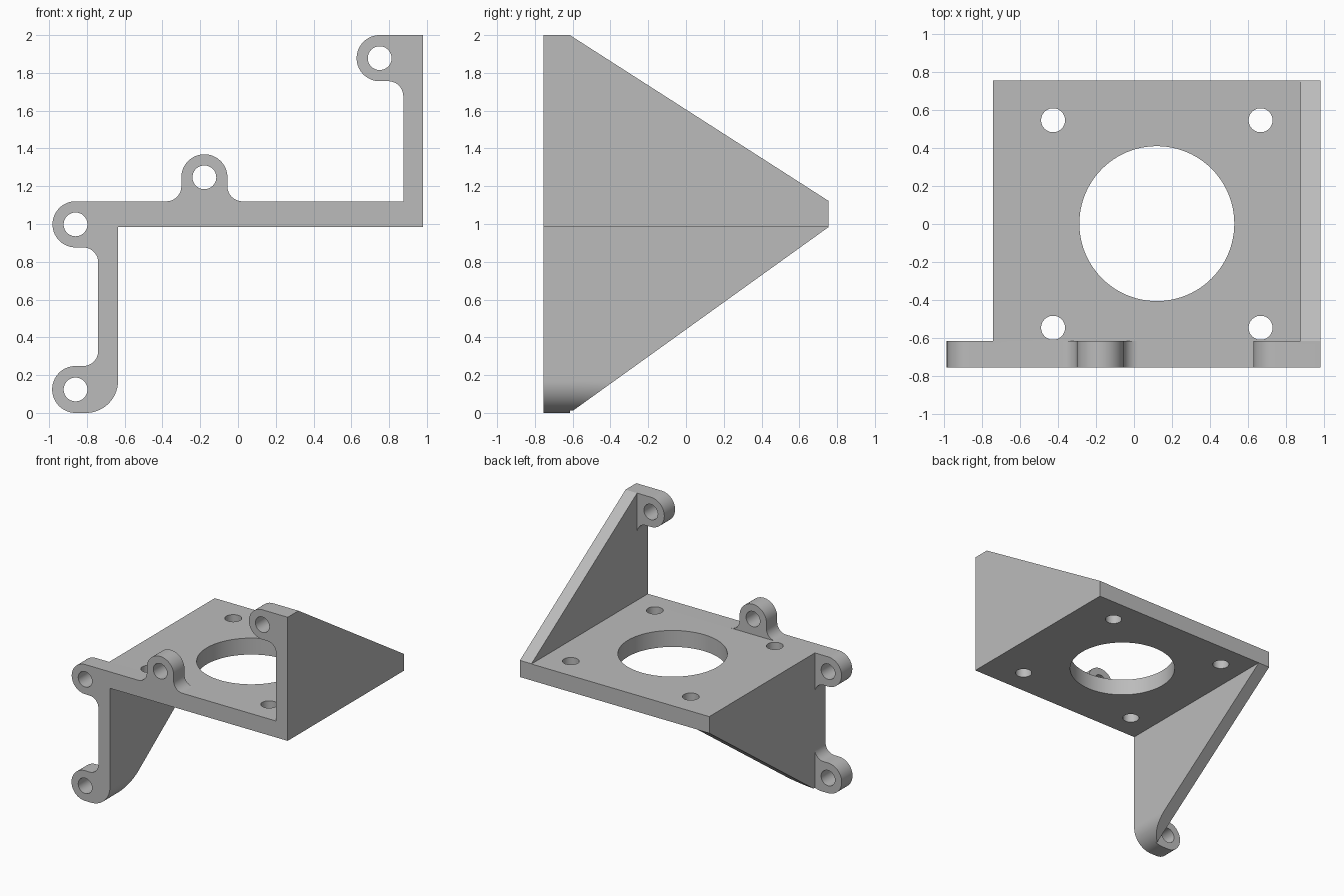
import bpy, bmesh
from math import radians, cos, sin
from mathutils import Matrix, Vector

if "Cube" in bpy.data.objects:
    bpy.data.objects.remove(bpy.data.objects["Cube"])

Y_FRONT, Y_LUG, Y_BACK = -0.755, -0.615, 0.755
HOLE_R = 0.063
WALL_L = -0.74                                   # outer face of left wall
FOOT_R = 0.17                                    # rounded foot of left wall
FOOT_X = WALL_L - FOOT_R * cos(radians(67.5))
WALL_R = FOOT_X + FOOT_R                         # inner face of left wall

grey = bpy.data.materials.new("plain grey")
grey.diffuse_color = (0.5, 0.5, 0.5, 1)
grey.use_nodes = True
grey.node_tree.nodes["Principled BSDF"].inputs["Base Color"].default_value = grey.diffuse_color


def arc(x, z, r, a0, a1):
    n = max(1, round(abs(a1 - a0) / 3.75))
    angles = [radians(a0 + (a1 - a0) * i / n) for i in range(n + 1)]
    return [(x + r * cos(a), z + r * sin(a)) for a in angles]


def prism(bm, outline, y0, y1):
    """Extrude an x-z outline from y0 to y1."""
    face = bm.faces.new([bm.verts.new((round(x, 5), y0, round(z, 5))) for x, z in outline])
    ext = bmesh.ops.extrude_face_region(bm, geom=[face], use_keep_orig=True)
    for v in ext["geom"]:
        if isinstance(v, bmesh.types.BMVert):
            v.co.y = y1


def finish(bm, name):
    bmesh.ops.recalc_face_normals(bm, faces=bm.faces[:])
    mesh = bpy.data.meshes.new(name)
    bm.to_mesh(mesh)
    bm.free()
    mesh.materials.append(grey)
    ob = bpy.data.objects.new(name, mesh)
    bpy.context.collection.objects.link(ob)
    return ob


def volume(ob):
    bm = bmesh.new()
    bm.from_mesh(ob.data)
    v = bm.calc_volume()
    bm.free()
    return v


def combine(ob, other, operation):
    mod = ob.modifiers.new("combine", "BOOLEAN")
    mod.operation, mod.solver, mod.object = operation, "EXACT", other
    bpy.context.view_layer.objects.active = ob
    bpy.ops.object.modifier_apply(modifier=mod.name)


# Front frame: stepped outline with four screw lugs
lugs = [(-0.86, 0.124), (-0.86, 0.998), (-0.178, 1.247), (0.75, 1.878)]
outline = (arc(FOOT_X, 0.17, FOOT_R, -90, 0)
           + [(WALL_R, 0.985), (0.98, 0.985), (0.98, 2.0)]
           + arc(0.75, 1.878, 0.122, 90, 270) + arc(0.795, 1.676, 0.08, 90, 0)
           + [(0.875, 1.12)]
           + arc(0.024, 1.2, 0.08, 270, 180) + arc(-0.178, 1.247, 0.122, 0, 180)
           + arc(-0.38, 1.2, 0.08, 0, -90)
           + arc(-0.86, 0.998, 0.122, 90, 270) + arc(-0.82, 0.796, 0.08, 90, 0)
           + arc(-0.82, 0.328, 0.08, 0, -90) + arc(-0.86, 0.124, 0.124, 90, 270))
bm = bmesh.new()
prism(bm, outline, Y_FRONT, Y_LUG)
bracket = finish(bm, "motor_bracket")

# Plate and both side walls, sliced to sloping gussets
bm = bmesh.new()
prism(bm, arc(FOOT_X, 0.17, FOOT_R, -67.5, 0)
      + [(WALL_R, 0.985), (0.98, 0.985), (0.98, 2.0), (0.875, 2.0),
         (0.875, 1.12), (WALL_L, 1.12)], Y_LUG, Y_BACK)
for z, normal in ((2.0, (0, 0.878, 1.37)), (0.0, (0, 0.984, -1.37))):
    bmesh.ops.bisect_plane(bm, geom=bm.verts[:] + bm.edges[:] + bm.faces[:], dist=1e-6,
                           plane_co=(0, Y_LUG, z), plane_no=Vector(normal).normalized(),
                           clear_outer=True)
    bmesh.ops.holes_fill(bm, edges=[e for e in bm.edges if e.is_boundary], sides=0)
body = finish(bm, "plate_and_gussets")

# Hole cutters: lug holes along y, plate holes along z
bm = bmesh.new()


def cutter(x, y, z, r, length, rot=Matrix()):
    bmesh.ops.create_cone(bm, cap_ends=True, segments=96 if r > 0.2 else 48, radius1=r,
                          radius2=r, depth=length, matrix=Matrix.Translation((x, y, z)) @ rot)


for x, z in lugs:
    cutter(x, -0.7, z, HOLE_R, 0.2, Matrix.Rotation(radians(90), 4, "X"))
for sx in (-1, 1):
    for sy in (-1, 1):
        cutter(0.12 + 0.545 * sx, 0.545 * sy, 1.05, HOLE_R, 0.3)
cutter(0.12, 0.002, 1.05, 0.407, 0.3)
holes = finish(bm, "hole_cutter")
holes.hide_render = True

# Drill both parts, then weld them into one bracket
combine(bracket, holes, "DIFFERENCE")
combine(body, holes, "DIFFERENCE")
bpy.data.objects.remove(holes)
total = volume(bracket) + volume(body)
backup = bracket.data.copy()
combine(bracket, body, "UNION")
if abs(volume(bracket) - total) < 0.01 * total:
    bpy.data.objects.remove(body)
else:
    bracket.data = backup

# Smooth the round surfaces only
for ob in bpy.context.collection.objects:
    bpy.ops.object.select_all(action="DESELECT")
    ob.select_set(True)
    bpy.context.view_layer.objects.active = ob
    bpy.ops.object.shade_smooth_by_angle(angle=radians(25))
